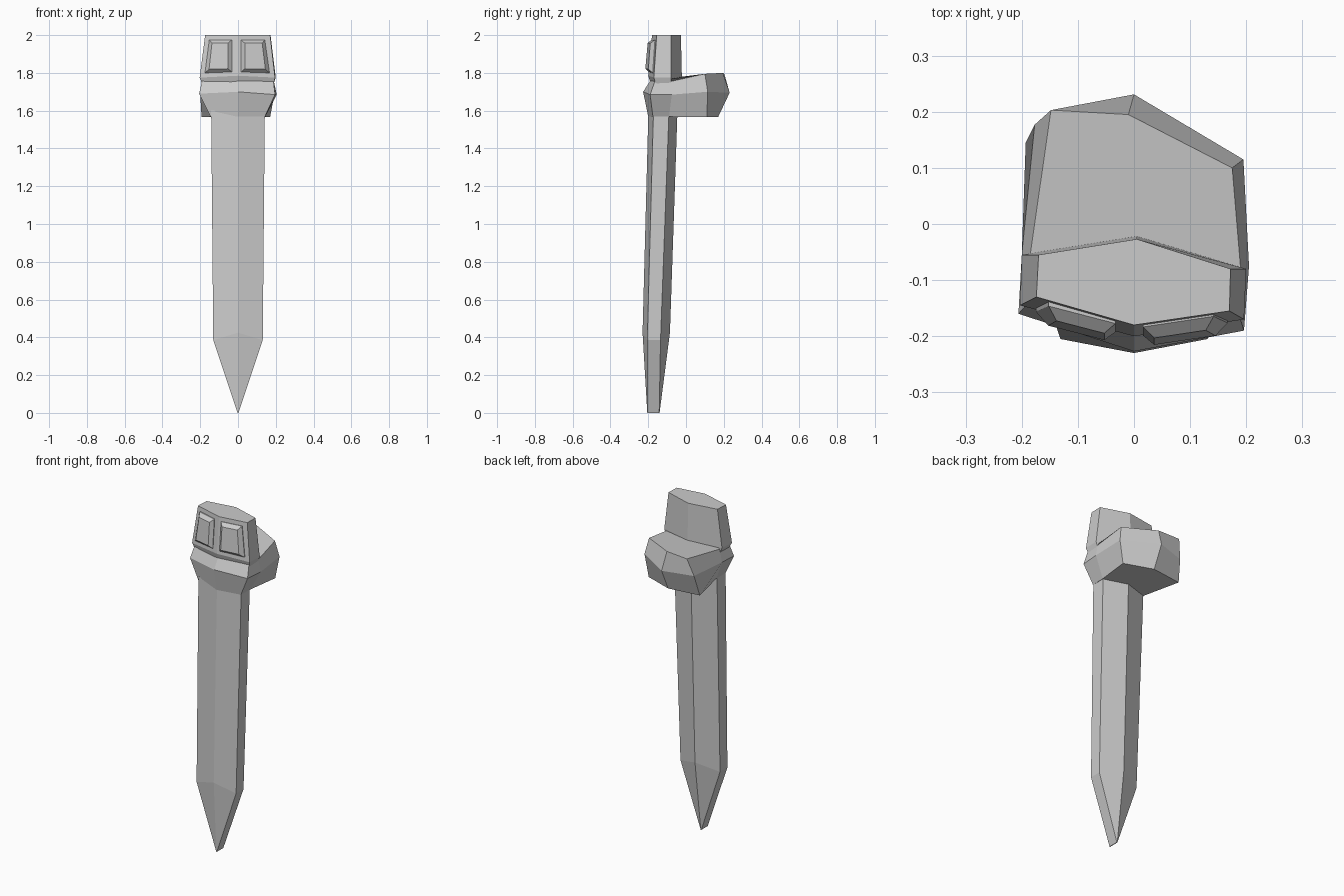
import bpy, bmesh


def loft(name, rings):
    """Join equal-length point rings into a closed, flat-shaded solid."""
    bm = bmesh.new()
    rows = [[bm.verts.new(p) for p in ring] for ring in rings]
    for a, b in zip(rows, rows[1:]):
        for i in range(len(a)):
            j = (i + 1) % len(a)
            bm.faces.new((a[i], a[j], b[j], b[i]))
    bm.faces.new(rows[0])
    bm.faces.new(rows[-1])
    bmesh.ops.remove_doubles(bm, verts=bm.verts, dist=0.0005)
    bmesh.ops.recalc_face_normals(bm, faces=bm.faces)
    mesh = bpy.data.meshes.new(name)
    bm.to_mesh(mesh)
    bm.free()
    obj = bpy.data.objects.new(name, mesh)
    bpy.context.collection.objects.link(obj)
    return obj


def hexagon(w, front, side_front, side_back, back, z_mid, z_side):
    """Six-sided blade section with a ridge at front and back."""
    return [(0, front, z_mid), (w, side_front, z_side), (w, side_back, z_side),
            (0, back, z_mid), (-w, side_back, z_side), (-w, side_front, z_side)]


# Pointed blade
loft("blade", [
    hexagon(0.002, -0.205, -0.203, -0.142, -0.14, 0, 0),
    hexagon(0.131, -0.23, -0.205, -0.135, -0.085, 0.425, 0.385),
    hexagon(0.142, -0.199, -0.172, -0.09, -0.045, 1.6, 1.6),
])

# Collar with the thick lug reaching backwards
loft("collar", [
    [(0, -0.2, 1.568), (0.142, -0.175, 1.568), (0.145, -0.09, 1.568),
     (0.17, 0.11, 1.566), (0, 0.17, 1.566), (-0.193, 0.145, 1.566),
     (-0.145, -0.08, 1.568), (-0.145, -0.165, 1.568)],
    [(0, -0.227, 1.7), (0.196, -0.19, 1.685), (0.205, -0.075, 1.685),
     (0.195, 0.115, 1.7), (0, 0.231, 1.695), (-0.177, 0.177, 1.69),
     (-0.2, -0.055, 1.69), (-0.206, -0.16, 1.69)],
    [(0, -0.185, 1.765), (0.188, -0.165, 1.755), (0.19, -0.08, 1.755),
     (0.175, 0.1, 1.795), (-0.01, 0.195, 1.8), (-0.148, 0.203, 1.795),
     (-0.185, -0.055, 1.765), (-0.188, -0.14, 1.765)],
])

# Head block, narrowing towards the top
loft("head", [
    [(0, -0.185, 1.74), (0.188, -0.16, 1.74), (0.188, -0.08, 1.74),
     (0.005, -0.03, 1.74), (-0.185, -0.055, 1.74), (-0.188, -0.138, 1.74)],
    [(0, -0.2, 1.785), (0.196, -0.17, 1.775), (0.2, -0.08, 1.775),
     (0.005, -0.022, 1.78), (-0.2, -0.055, 1.775), (-0.203, -0.145, 1.775)],
    [(0, -0.18, 2.0), (0.17, -0.155, 2.0), (0.172, -0.08, 2.0),
     (0.005, -0.027, 2.0), (-0.17, -0.055, 2.0), (-0.174, -0.13, 2.0)],
])


def head_front(x, z, lift):
    """Point on (or raised from) the sloped front of the head."""
    y = -0.2 + 0.09 * (z - 1.785) + abs(x) * (0.26 if x < 0 else 0.15)
    return (x, y - lift, z)


# Two raised bevelled panels on the front: inner x, outer x low, outer x high
for side, inner, low, high in (("left", -0.033, -0.175, -0.152),
                               ("right", 0.016, 0.167, 0.142)):
    s = 1 if inner > 0 else -1
    base = [(inner, 1.805), (low, 1.8), (high, 1.975), (inner, 1.975)]
    cap = [(inner + 0.02 * s, 1.822), (low - 0.022 * s, 1.82),
           (high - 0.014 * s, 1.957), (inner + 0.02 * s, 1.957)]
    loft("front_panel_" + side, [
        [head_front(x, z, -0.01) for x, z in base],
        [head_front(x, z, 0.003) for x, z in base],
        [head_front(x, z, 0.024) for x, z in cap],
    ])
